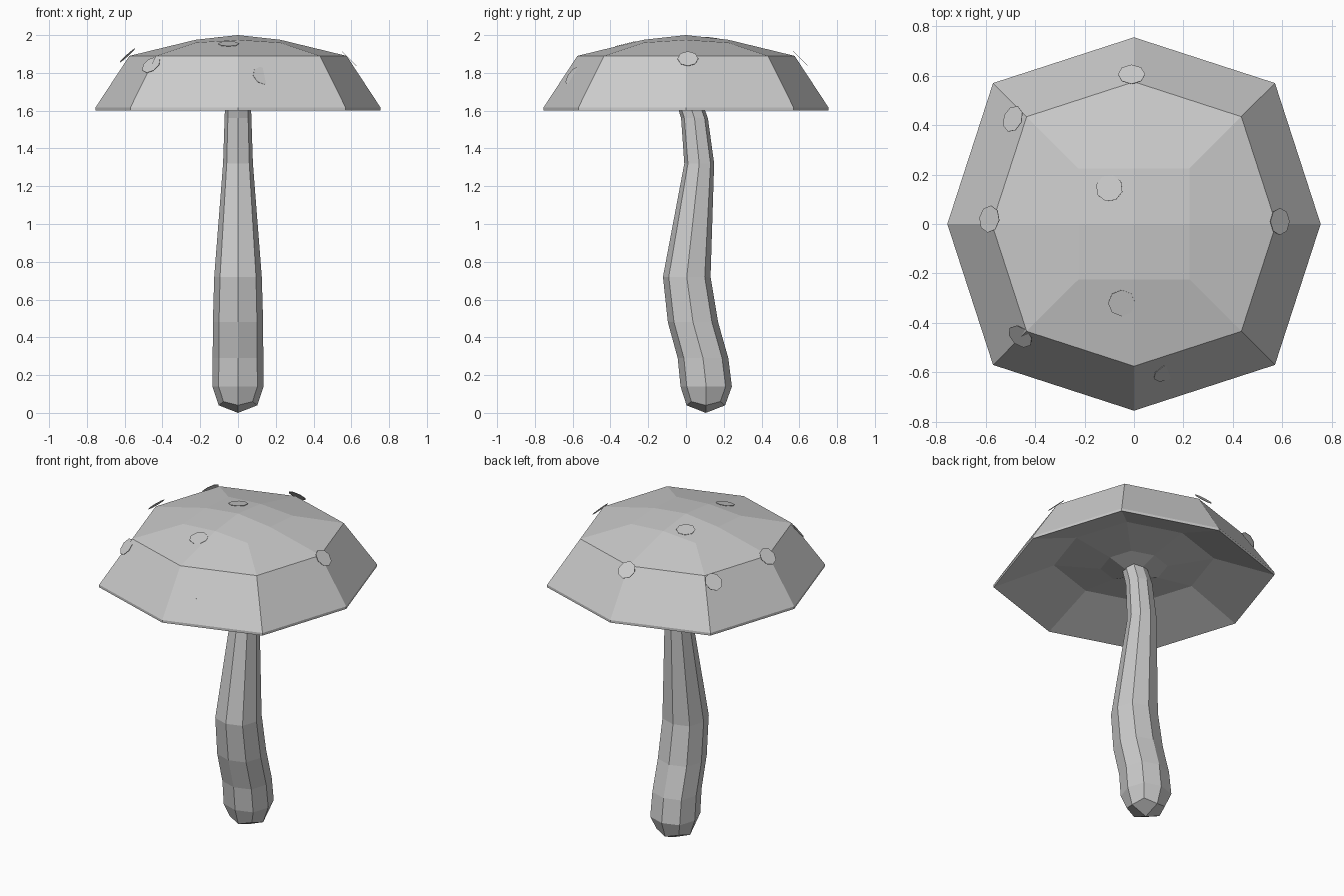
import bpy, bmesh
from mathutils import Vector

cube = bpy.data.objects.get("Cube")
if cube:
    bpy.data.objects.remove(cube, do_unlink=True)

grey = bpy.data.materials.new("plain_grey")
grey.use_nodes = True
grey.diffuse_color = (0.6, 0.6, 0.6, 1)
grey.node_tree.nodes["Principled BSDF"].inputs["Base Color"].default_value = grey.diffuse_color


def finish(name, bm):
    bmesh.ops.recalc_face_normals(bm, faces=bm.faces)
    mesh = bpy.data.meshes.new(name)
    bm.to_mesh(mesh)
    bm.free()
    mesh.materials.append(grey)
    obj = bpy.data.objects.new(name, mesh)
    bpy.context.collection.objects.link(obj)
    return obj


def ring(bm, r, z, y=0, corner=0.755, drop=0):
    """Squarish octagon: points on the axes at r, corners at r * corner."""
    steps = [(1, 0), (1, 1), (0, 1), (-1, 1), (-1, 0), (-1, -1), (0, -1), (1, -1)]
    verts = []
    for sx, sy in steps:
        diagonal = sx * sy != 0
        k = r * corner if diagonal else r
        verts.append(bm.verts.new((sx * k, y + sy * k, z - drop * diagonal)))
    return verts


def loft(name, rings, start, end):
    """Skin octagon rings and close both ends with four quads round a point."""
    bm = bmesh.new()
    loops = [ring(bm, **spec) for spec in rings]
    for a, b in zip(loops, loops[1:]):
        for i in range(8):
            j = (i + 1) % 8
            bm.faces.new((a[i], a[j], b[j], b[i]))
    for loop, tip in ((loops[0], start), (loops[-1], end)):
        v = bm.verts.new(tip)
        for i in range(0, 8, 2):
            bm.faces.new((loop[i], loop[i + 1], loop[(i + 2) % 8], v))
    return finish(name, bm)


# Cap: faceted dome with a thin rim and a hollow underside
loft("cap", [
    dict(r=0.225, z=1.975, corner=1, drop=0.015),
    dict(r=0.575, z=1.89),
    dict(r=0.755, z=1.616),
    dict(r=0.755, z=1.6),
    dict(r=0.43, z=1.727),
    dict(r=0.18, z=1.69),
], (0, 0, 2), (0, 0, 1.635))

# Stem: bent, tapering octagonal tube with a blunt foot
stem = [(0.136, 0.14, 0.107), (0.134, 0.29, 0.09), (0.133, 0.48, 0.037),
        (0.126, 0.72, 0.004), (0.079, 1.32, 0.07), (0.071, 1.56, 0.045),
        (0.067, 1.68, 0.005)]
loft("stem",
     [dict(r=0.102, z=0.04, y=0.105, drop=-0.02)]
     + [dict(r=r, z=z, y=y) for r, z, y in stem],
     (0, 0.105, 0), (0, 0, 1.7))

# Spots: thin octagonal plates resting on the cap
spots = [((-0.1, 0.145, 1.981), (-0.08, 0.14, 1)),
         ((-0.05, -0.32, 1.954), (0, -0.25, 1)),
         ((-0.01, 0.605, 1.878), (0, 1, 1)),
         ((0.59, 0.01, 1.875), (1, 0, 1)),
         ((-0.585, 0.02, 1.893), (-1, 0.12, 1.1)),
         ((-0.49, 0.425, 1.862), (-0.9, 0.35, 0.9)),
         ((-0.46, -0.455, 1.842), (-0.6, -0.72, 0.8)),
         ((0.13, -0.602, 1.785), (0.42, -0.87, 0.6)),
         ((0.565, 0.3, 1.735), (0.85, 0.35, 0.55))]
for n, (centre, normal) in enumerate(spots, 1):
    bm = bmesh.new()
    bmesh.ops.create_cone(bm, cap_ends=True, segments=8,
                          radius1=0.055, radius2=0.055, depth=0.002)
    spot = finish(f"cap_spot_{n}", bm)
    spot.location = centre
    spot.rotation_euler = Vector(normal).to_track_quat("Z", "Y").to_euler()
